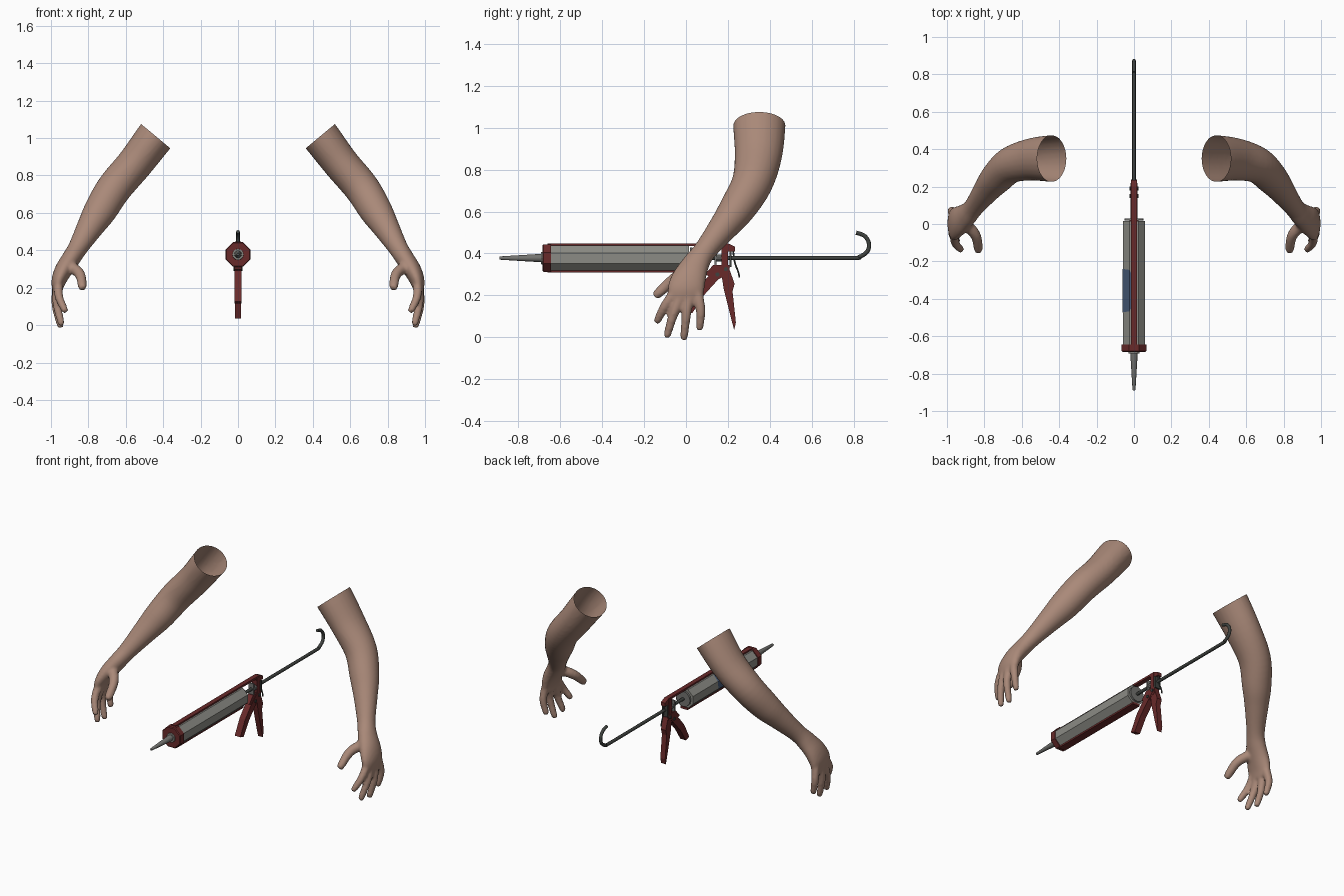
import bpy, bmesh, math
from mathutils import Vector, Matrix

cube = bpy.data.objects.get("Cube")
if cube:
    bpy.data.objects.remove(cube)


def material(name, rgb):
    m = bpy.data.materials.new(name)
    m.use_nodes = True
    m.diffuse_color = (*rgb, 1)
    m.node_tree.nodes["Principled BSDF"].inputs["Base Color"].default_value = (*rgb, 1)
    return m


SKIN = material("skin", (0.40, 0.25, 0.19))
RED = material("dark red paint", (0.14, 0.023, 0.023))
GREY = material("cartridge grey", (0.26, 0.26, 0.235))
NOZZLE = material("nozzle grey", (0.17, 0.17, 0.16))
STEEL = material("dark steel", (0.05, 0.055, 0.05))
BLUE = material("label blue", (0.06, 0.10, 0.18))


def finish(name, bm, mat, smooth=None):
    mesh = bpy.data.meshes.new(name)
    bm.to_mesh(mesh)
    bm.free()
    ob = bpy.data.objects.new(name, mesh)
    bpy.context.scene.collection.objects.link(ob)
    mesh.materials.append(mat)
    if smooth:
        bpy.ops.object.select_all(action='DESELECT')
        ob.select_set(True)
        bpy.context.view_layer.objects.active = ob
        bpy.ops.object.shade_smooth_by_angle(angle=math.radians(smooth))
    return ob


def spline(stations, steps):
    """Smooth interpolation through rows of numbers."""
    rows = [Vector(s) for s in stations]
    rows = [rows[0]] + rows + [rows[-1]]
    out = []
    for a, b, c, d in zip(rows, rows[1:], rows[2:], rows[3:]):
        for k in range(steps):
            t = k / steps
            out.append(0.5 * (2 * b + (c - a) * t + (2 * a - 5 * b + 4 * c - d) * t ** 2
                              + (3 * b - a - 3 * c + d) * t ** 3))
    return out + [rows[-1]]


def loft(bm, rows, sides=16, guide=Vector((0, 1, 0))):
    """Rows are x, y, z, radius along the guide, radius across it."""
    rings = []
    for i, r in enumerate(rows):
        t = (rows[min(i + 1, len(rows) - 1)] - rows[max(i - 1, 0)])
        t = Vector(t[:3]).normalized()
        u = (guide - t * guide.dot(t)).normalized()
        v = t.cross(u)
        ring = []
        for k in range(sides):
            a = math.tau * k / sides
            ring.append(bm.verts.new(Vector(r[:3]) + u * r[3] * math.cos(a) + v * r[4] * math.sin(a)))
        rings.append(ring)
    for p, q in zip(rings, rings[1:]):
        for k in range(sides):
            n = (k + 1) % sides
            bm.faces.new((p[k], p[n], q[n], q[k]))
    bm.faces.new(rings[0][::-1])
    bm.faces.new(rings[-1])


# Arm with palm, then five fingers, fused into one skin
ARM = [(0.35, 0.35, 1.12, 0.125, 0.105), (0.44, 0.35, 1.01, 0.125, 0.102),
       (0.55, 0.345, 0.865, 0.113, 0.096), (0.66, 0.315, 0.735, 0.098, 0.094),
       (0.735, 0.245, 0.615, 0.086, 0.088), (0.79, 0.178, 0.525, 0.07, 0.072),
       (0.855, 0.092, 0.415, 0.055, 0.053), (0.893, 0.05, 0.355, 0.064, 0.05),
       (0.935, 0.018, 0.29, 0.08, 0.047), (0.96, 0.0, 0.23, 0.088, 0.038),
       (0.967, -0.004, 0.175, 0.078, 0.024)]
FINGERS = [
    [(0.91, 0.01, 0.32), (0.847, -0.06, 0.275), (0.832, -0.14, 0.203)],
    [(0.96, -0.05, 0.22), (0.957, -0.1, 0.15), (0.925, -0.137, 0.078)],
    [(0.967, -0.022, 0.2), (0.968, -0.06, 0.11), (0.945, -0.09, 0.01)],
    [(0.968, 0.015, 0.2), (0.975, 0.002, 0.11), (0.95, -0.01, -0.002)],
    [(0.965, 0.055, 0.21), (0.975, 0.07, 0.13), (0.958, 0.065, 0.045)]]

bm = bmesh.new()
loft(bm, spline(ARM, 5), 24)
for n, (a, b, c) in enumerate(FINGERS):
    size = 1.25 if n == 0 else 1
    rows = []
    for p, r in ((a, 0.026), (b, 0.023), (c, 0.018)):
        rows.append((*p, r * size, r * size))
    tip = Vector(c) + (Vector(c) - Vector(b)).normalized() * 0.012
    rows.append((*tip, 0.007, 0.007))
    loft(bm, spline(rows, 4), 12, Vector((1, 0, 0)))
bmesh.ops.recalc_face_normals(bm, faces=bm.faces)
source = finish("arm_source", bm, SKIN)
remesh = source.modifiers.new("fuse", 'REMESH')
remesh.mode = 'VOXEL'
remesh.voxel_size = 0.009
soften = source.modifiers.new("soften", 'SMOOTH')
soften.factor = 0.5
soften.iterations = 5
bpy.context.view_layer.update()
arm_mesh = bpy.data.meshes.new_from_object(source.evaluated_get(bpy.context.evaluated_depsgraph_get()))
bpy.data.objects.remove(source)

# Open the upper end and mirror the arm
for name, sx in (("left_arm", 1), ("right_arm", -1)):
    bm = bmesh.new()
    bm.from_mesh(arm_mesh)
    bmesh.ops.bisect_plane(bm, geom=bm.verts[:] + bm.edges[:] + bm.faces[:], clear_outer=True,
                           plane_co=(0.44, 0.35, 1.01), plane_no=(-0.64, 0, 0.77))
    if sx < 0:
        bm.transform(Matrix.Scale(-1, 4, (1, 0, 0)))
        bmesh.ops.reverse_faces(bm, faces=bm.faces)
    finish(name, bm, SKIN, 60)
bpy.data.meshes.remove(arm_mesh)

AXIS = 0.378  # height of the barrel axis


def turned(name, profile, mat, sides=8, smooth=None, twist=0.0):
    """Solid along y from (y, radius) pairs."""
    bm = bmesh.new()
    loft(bm, [Vector((0, y, AXIS, r, r)) for y, r in profile], sides, Vector((0, 0, 1)))
    bm.transform(Matrix.Translation((0, 0, AXIS)) @ Matrix.Rotation(twist, 4, 'Y')
                 @ Matrix.Translation((0, 0, -AXIS)))
    bmesh.ops.recalc_face_normals(bm, faces=bm.faces)
    return finish(name, bm, mat, smooth)


def plate(name, outline, width, mat):
    """Side outline of (y, z) points, thickened across x."""
    bm = bmesh.new()
    face = bm.faces.new([bm.verts.new((-width / 2, y, z)) for y, z in outline])
    ext = bmesh.ops.extrude_face_region(bm, geom=[face])["geom"]
    bmesh.ops.translate(bm, vec=(width, 0, 0), verts=[g for g in ext if isinstance(g, bmesh.types.BMVert)])
    bmesh.ops.recalc_face_normals(bm, faces=bm.faces)
    return finish(name, bm, mat)


def box(name, y0, y1, z0, z1, width, mat):
    return plate(name, [(y0, z0), (y1, z0), (y1, z1), (y0, z1)], width, mat)


def wire(name, points, radius, mat):
    bm = bmesh.new()
    rows = [(0, y, z, radius, radius) for y, z in points]
    loft(bm, spline(rows, 4), 8, Vector((1, 0, 0)))
    bmesh.ops.recalc_face_normals(bm, faces=bm.faces)
    return finish(name, bm, mat, 50)


# Cartridge, front collar and nozzle
EIGHTH = math.pi / 8
turned("cartridge", [(-0.66, 0.065), (0.015, 0.065)], GREY, twist=EIGHTH)
turned("front_collar", [(-0.685, 0.066), (-0.68, 0.071), (-0.645, 0.071)], RED, twist=EIGHTH)
turned("nozzle_base", [(-0.692, 0.029), (-0.68, 0.031)], GREY, 12)
turned("nozzle", [(-0.69, 0.02), (-0.885, 0.008), (-0.89, 0.006)], NOZZLE, 12, 40)

# Label wrapped over the upper side of the cartridge
bm = bmesh.new()
strip = []
for deg, inset in ((100, 0.03), (112.5, 0.005), (157.5, 0), (202.5, 0.005), (212, 0.03)):
    a = math.radians(deg)
    off = (deg - 22.5) % 45
    r = 0.066 * math.cos(EIGHTH) / math.cos(math.radians(off - 22.5))
    strip.append([bm.verts.new((r * math.cos(a), y, AXIS + r * math.sin(a)))
                  for y in (-0.472 + inset, -0.24 - inset)])
for p, q in zip(strip, strip[1:]):
    bm.faces.new((p[0], p[1], q[1], q[0]))
bmesh.ops.recalc_face_normals(bm, faces=bm.faces)
finish("label", bm, BLUE)

# Frame: rails, rear bracket and handles
plate("top_rail", [(-0.66, 0.435), (0.16, 0.435), (0.185, 0.41), (0.235, 0.41),
                   (0.235, 0.432), (0.2, 0.448), (-0.66, 0.448)], 0.03, RED)
box("bottom_rail", -0.66, 0.02, 0.308, 0.322, 0.05, RED)
box("rear_bracket", 0.17, 0.2, 0.31, 0.44, 0.034, RED)
plate("handle_yoke", [(0.09, 0.30), (0.13, 0.345), (0.21, 0.345), (0.205, 0.30), (0.15, 0.275)], 0.036, RED)
plate("rear_handle", [(0.165, 0.33), (0.205, 0.33), (0.232, 0.255), (0.222, 0.22),
                      (0.238, 0.07), (0.23, 0.035), (0.215, 0.09), (0.18, 0.23)], 0.034, RED)
plate("trigger", [(0.17, 0.345), (0.2, 0.325), (0.13, 0.25), (0.085, 0.2), (0.03, 0.115),
                  (-0.005, 0.125), (0.045, 0.22), (0.1, 0.285)], 0.04, RED)
wire("release_lever", [(0.225, 0.415), (0.232, 0.36), (0.25, 0.31), (0.255, 0.285)], 0.004, STEEL)
box("catch_plate", 0.208, 0.218, 0.335, 0.41, 0.04, STEEL)
box("grip_plate", 0.135, 0.145, 0.34, 0.415, 0.035, NOZZLE)
turned("rod_spring", [(0.145, 0.017), (0.17, 0.017)], NOZZLE, 10)
turned("piston", [(0.018, 0.05), (0.03, 0.05)], NOZZLE, 12)

# Pivot pins
for name, y, z in (("trigger_pin", 0.15, 0.3), ("yoke_pin", 0.19, 0.325)):
    bm = bmesh.new()
    bmesh.ops.create_cone(bm, cap_ends=True, segments=10, radius1=0.01, radius2=0.01, depth=0.05,
                          matrix=Matrix.Translation((0, y, z)) @ Matrix.Rotation(math.pi / 2, 4, 'Y'))
    finish(name, bm, STEEL)

# Push rod with its hooked end
wire("push_rod", [(0.0, AXIS), (0.4, AXIS), (0.79, AXIS), (0.825, 0.382), (0.866, 0.41),
                  (0.872, 0.452), (0.85, 0.485), (0.812, 0.499)], 0.01, STEEL)
